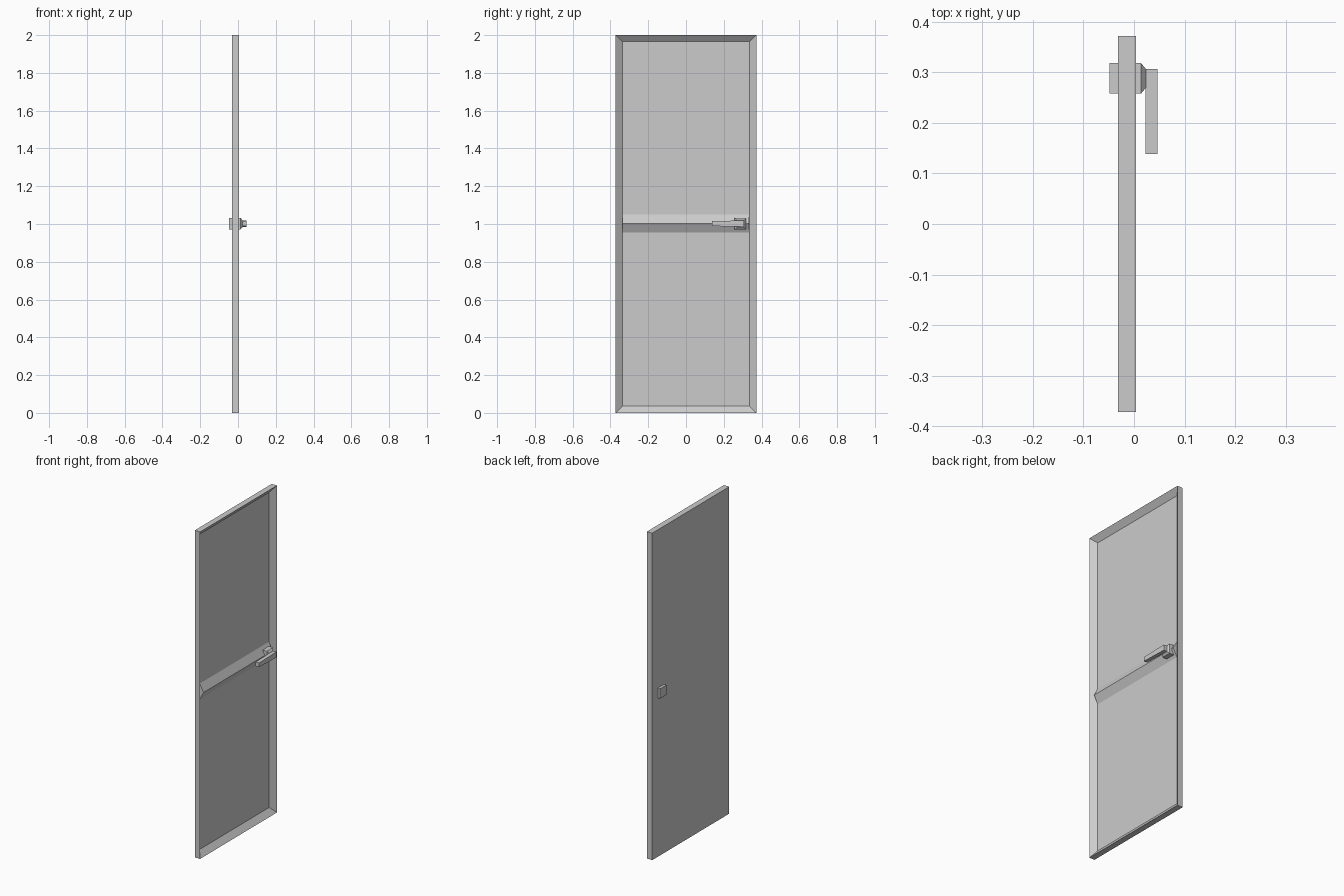
import bpy, bmesh

if "Cube" in bpy.data.objects:
    bpy.data.objects.remove(bpy.data.objects["Cube"])


def finish(name, bm):
    bmesh.ops.recalc_face_normals(bm, faces=bm.faces)
    me = bpy.data.meshes.new(name)
    bm.to_mesh(me)
    bm.free()
    ob = bpy.data.objects.new(name, me)
    bpy.context.collection.objects.link(ob)
    return ob


def loft(name, sections):
    """Closed solid through rectangles (x, y0, y1, z0, z1)."""
    bm = bmesh.new()
    rings = [[bm.verts.new((x, y, z)) for y, z in ((y0, z0), (y1, z0), (y1, z1), (y0, z1))]
             for x, y0, y1, z0, z1 in sections]
    for a, b in zip(rings, rings[1:]):
        for i in range(4):
            j = (i + 1) % 4
            bm.faces.new((a[i], a[j], b[j], b[i]))
    bm.faces.new(rings[0])
    bm.faces.new(rings[-1])
    return finish(name, bm)


# door leaf: flat back, bevelled tray recess on the +x side
W = 0.372
loft("door_leaf", [(-0.032, -W, W, 0, 2), (0.004, -W, W, 0, 2),
                   (-0.024, -0.335, 0.335, 0.037, 1.965)])

# middle rail: triangular ridge across the recess
bm = bmesh.new()
ends = [[bm.verts.new((x, y, z)) for x, z in ((-0.025, 0.953), (0.001, 1.003), (-0.025, 1.053))]
        for y in (-0.335, 0.333)]
for i in range(3):
    j = (i + 1) % 3
    bm.faces.new((ends[0][i], ends[0][j], ends[1][j], ends[1][i]))
for e in ends:
    bm.faces.new(e)
finish("middle_rail", bm)

# lock plate through the leaf, tapering to the lever on the +x side
loft("handle_plate", [(-0.048, 0.258, 0.318, 0.972, 1.032),
                      (0.014, 0.258, 0.318, 0.972, 1.032),
                      (0.024, 0.270, 0.306, 0.984, 1.020)])

# lever, slightly slimmer at its tip
lever = loft("handle_lever", [(0.023, 0.138, 0.306, 0.985, 1.019),
                              (0.046, 0.138, 0.306, 0.985, 1.019)])
for v in lever.data.vertices:
    if v.co.y < 0.2:
        v.co.z = 1.002 + (v.co.z - 1.002) * 0.75
